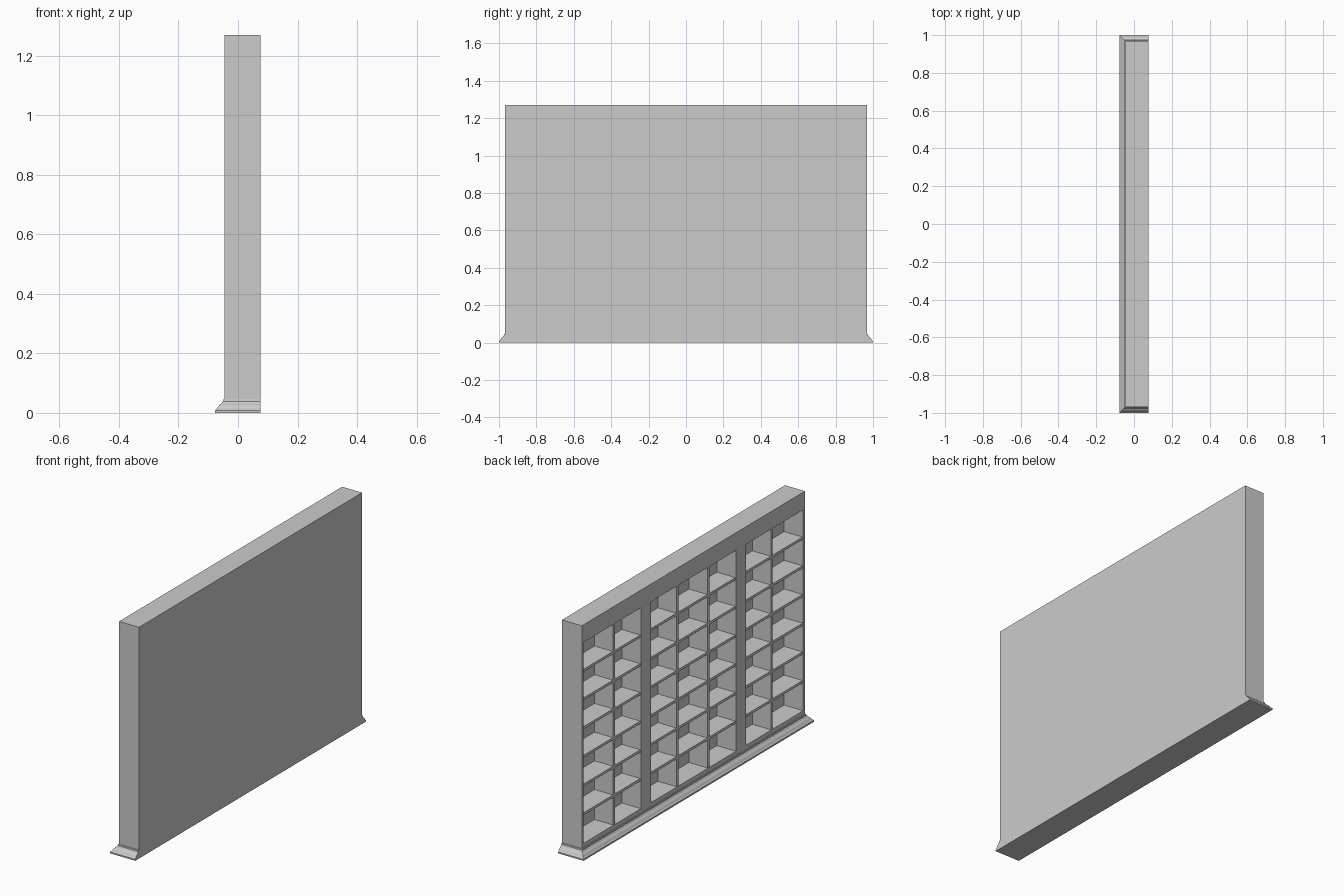
import bpy, bmesh

if "Cube" in bpy.data.objects:
    bpy.data.objects.remove(bpy.data.objects["Cube"])

X0, X1, Y = -0.045, 0.076, 0.968      # cabinet front, back, half width
Z0, Z1, TOP = 0.07, 1.173, 1.27       # opening bottom, opening top, cabinet top
BACK = X1 - 0.005                     # inner face of back panel
ROWS, T = 7, 0.014


def finish(name, bm):
    bmesh.ops.recalc_face_normals(bm, faces=bm.faces)
    me = bpy.data.meshes.new(name)
    bm.to_mesh(me)
    bm.free()
    ob = bpy.data.objects.new(name, me)
    bpy.context.collection.objects.link(ob)
    return ob


def box(name, x, y, z):
    bm = bmesh.new()
    bmesh.ops.create_cube(bm, size=1)
    for v in bm.verts:
        v.co = [a[0] + (c + 0.5) * (a[1] - a[0]) for a, c in zip((x, y, z), v.co)]
    return finish(name, bm)


# Plinth: moulded on the open side and both ends, flat at the back
profile = [(0.032, 0), (0.032, 0.008), (0.029, 0.012), (0.026, 0.014),
           (0.022, 0.021), (0.017, 0.027), (0.011, 0.031), (0.009, 0.035),
           (0.005, 0.039), (0.004, 0.046), (0, 0.047), (0, Z0)]
bm = bmesh.new()
rings = []
for o, z in profile:
    rings.append([bm.verts.new(p) for p in (
        (X0 - o, -Y - o, z), (X1, -Y - o, z), (X1, Y + o, z), (X0 - o, Y + o, z))])
for a, b in zip(rings, rings[1:]):
    for i in range(4):
        j = (i + 1) % 4
        bm.faces.new((a[i], a[j], b[j], b[i]))
bm.faces.new(rings[0])
bm.faces.new(rings[-1])
finish("moulded_plinth", bm)

# Solid top and thin back panel
box("top_rail", (X0, X1), (-Y, Y), (Z1, TOP))
box("back_panel", (BACK, X1), (-Y, Y), (Z0, Z1))

# Sides, wide pilasters and thin dividers, mirrored about y = 0
for s, label in ((1, "left"), (-1, "right")):
    for name, a, b, inset in (("side", 0.953, Y, 0), ("divider_outer", 0.677, 0.692, 0.003),
                              ("pilaster", 0.37, 0.455, 0), ("divider_inner", 0.127, 0.142, 0.003)):
        box(f"{name}_{label}", (X0 + inset, BACK), sorted((s * a, s * b)), (Z0, Z1))

# Shelves in every column
columns = [(-0.127, 0.127)]
for a, b in ((0.142, 0.37), (0.455, 0.677), (0.692, 0.953)):
    columns += [(a, b), (-b, -a)]
pitch = (Z1 - Z0) / ROWS
for c, span in enumerate(columns):
    for r in range(1, ROWS):
        z = Z0 + r * pitch
        box(f"shelf_{c}_{r}", (X0 + 0.004, BACK), span, (z - T / 2, z + T / 2))
